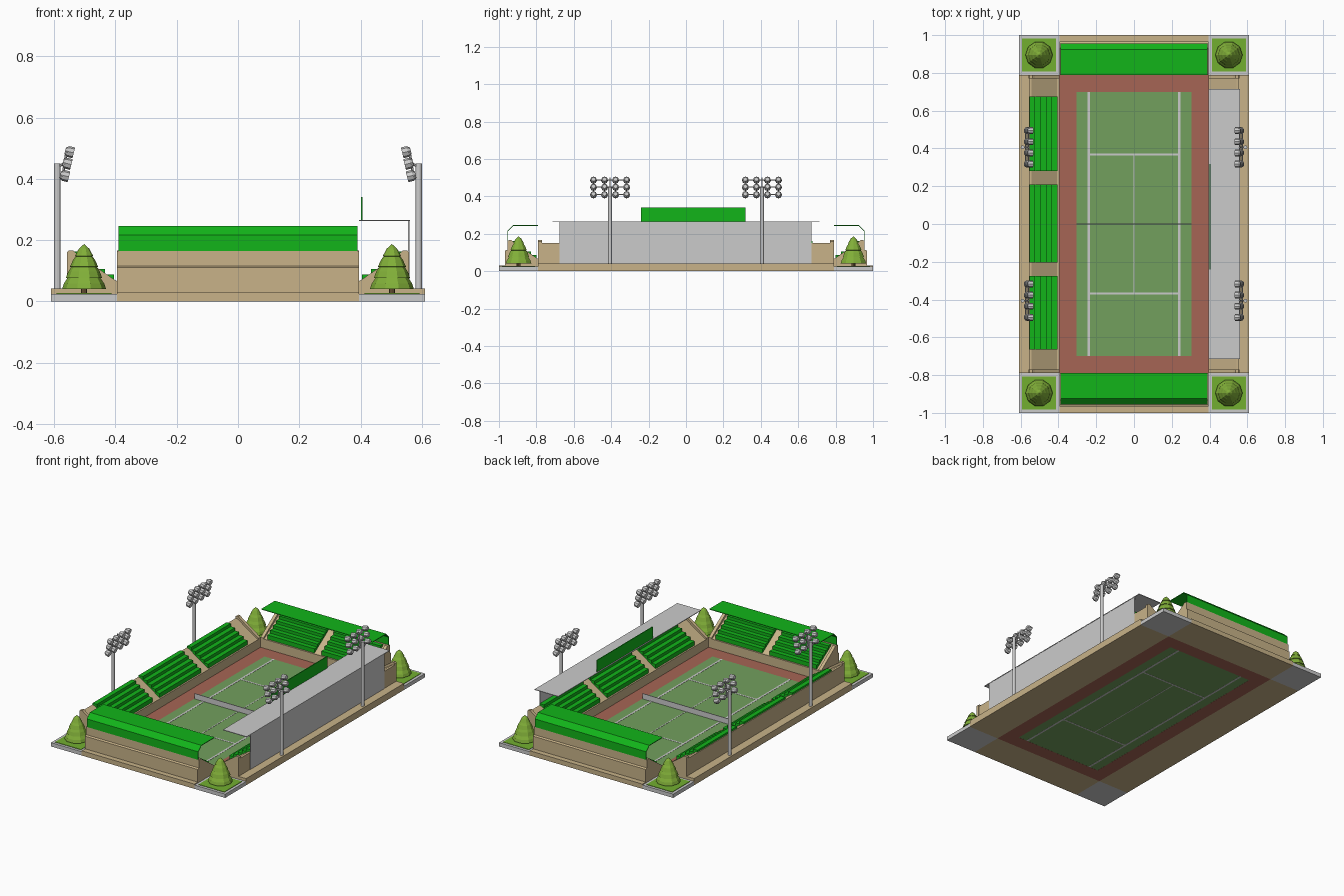
import bpy, bmesh, math
from mathutils import Matrix, Vector

if "Cube" in bpy.data.objects:
    bpy.data.objects.remove(bpy.data.objects["Cube"])


def material(name, r, g, b):
    m = bpy.data.materials.new(name)
    m.diffuse_color = (r, g, b, 1)
    m.use_nodes = True
    m.node_tree.nodes["Principled BSDF"].inputs["Base Color"].default_value = m.diffuse_color
    return m


TAN = material("sandstone", 0.58, 0.45, 0.25)
GREEN = material("seat_green", 0.006, 0.46, 0.01)
RED = material("clay_red", 0.38, 0.13, 0.09)
COURT = material("court_green", 0.17, 0.35, 0.11)
GRASS = material("grass", 0.17, 0.43, 0.03)
LEAF = material("leaf", 0.22, 0.43, 0.04)
BARK = material("bark", 0.2, 0.12, 0.05)


def finish(name, bm, mat=None):
    bmesh.ops.recalc_face_normals(bm, faces=bm.faces)
    me = bpy.data.meshes.new(name)
    bm.to_mesh(me)
    bm.free()
    ob = bpy.data.objects.new(name, me)
    bpy.context.collection.objects.link(ob)
    if mat:
        me.materials.append(mat)
    return ob


def add_box(bm, x0, x1, y0, y1, z0, z1):
    m = Matrix.Translation(((x0 + x1) / 2, (y0 + y1) / 2, (z0 + z1) / 2))
    bmesh.ops.create_cube(bm, size=1, matrix=m @ Matrix.Diagonal((x1 - x0, y1 - y0, z1 - z0, 1)))


def boxes(name, dims, mat=None):
    bm = bmesh.new()
    for d in dims:
        add_box(bm, *d)
    return finish(name, bm, mat)


def add_rod(bm, a, b, r0, r1, sides):
    a, b = Vector(a), Vector(b)
    d = b - a
    m = Matrix.Translation((a + b) / 2) @ d.to_track_quat('Z', 'Y').to_matrix().to_4x4()
    bmesh.ops.create_cone(bm, cap_ends=True, segments=sides, radius1=r0, radius2=r1, depth=d.length, matrix=m)


def prisms(name, profile, spans, axis, sign, mat):
    """Extrude a (distance outward, height) profile over each span along the stand."""
    bm = bmesh.new()
    for v0, v1 in spans:
        rings = []
        for v in (v0, v1):
            rings.append([bm.verts.new((sign * u, v, z) if axis == 'x' else (v, sign * u, z))
                          for u, z in profile])
        n = len(profile)
        for i in range(n):
            j = (i + 1) % n
            bm.faces.new((rings[0][i], rings[0][j], rings[1][j], rings[1][i]))
        bm.faces.new(rings[0])
        bm.faces.new(rings[1])
    return finish(name, bm, mat)


def stand(name, inner, half, axis, sign, outer, blocks):
    # sloped tan body
    body = [(inner, 0)] + outer + [(inner + 0.148, 0.15), (inner + 0.012, 0.06), (inner, 0.06)]
    prisms(name + "_body", body, [(-half, half)], axis, sign, TAN)
    # stepped seat rows
    steps = []
    for i in range(5):
        u, z = inner + 0.01 + 0.0295 * i, 0.087 + 0.0188 * i
        steps += [(u, z - 0.0188), (u, z), (u + 0.0295, z)]
    prof = [(inner + 0.01, 0.055)] + steps + [(inner + 0.1575, 0.14)]
    prisms(name + "_seats", prof, blocks, axis, sign, GREEN)
    # end parapets with softened top
    cap = [(inner, 0.04), (inner, 0.066), (inner + 0.01, 0.072), (inner + 0.13, 0.155),
           (inner + 0.143, 0.166), (inner + 0.157, 0.166), (inner + 0.163, 0.16), (inner + 0.163, 0.04)]
    prisms(name + "_parapets", cap, [(-half, -half + 0.02), (half - 0.02, half)], axis, sign, TAN)


# Stands on all four sides
side_outer = [(0.61, 0), (0.61, 0.042), (0.557, 0.042), (0.557, 0.15)]
end_outer = [(1.0, 0), (1.0, 0.03), (0.967, 0.03), (0.967, 0.11), (0.955, 0.115), (0.955, 0.165), (0.946, 0.165)]
side_blocks = [(-0.665, -0.275), (-0.205, 0.21), (0.28, 0.675)]
end_blocks = [(-0.355, -0.025), (0.025, 0.355)]
for s, side, end in ((-1, "left", "front"), (1, "right", "back")):
    stand(side + "_stand", 0.395, 0.79, 'x', s, side_outer, side_blocks)
    stand(end + "_stand", 0.79, 0.395, 'y', s, end_outer, end_blocks)
    # folded green canopy over the end stand
    fold = [(0.79, 0.242), (0.79, 0.246), (0.925, 0.246), (0.955, 0.216),
            (0.955, 0.163), (0.951, 0.163), (0.951, 0.214), (0.923, 0.242)]
    prisms(end + "_canopy", fold, [(-0.39, 0.39)], 'y', s, GREEN)

# Grey wall, flat roof and sign board on the right side
boxes("right_grandstand_wall", [(0.555, 0.559, -0.675, 0.67, 0.042, 0.264)])
boxes("right_grandstand_roof", [(0.395, 0.561, -0.715, 0.715, 0.262, 0.266)])
boxes("roof_board", [(0.401, 0.406, -0.24, 0.318, 0.266, 0.34)], GREEN)

# Court surfaces, lines and net
boxes("court_surround", [(-0.395, -0.305, -0.79, 0.79, 0, 0.002), (0.305, 0.395, -0.79, 0.79, 0, 0.002),
                         (-0.305, 0.305, 0.70, 0.79, 0, 0.002), (-0.305, 0.305, -0.79, -0.70, 0, 0.002)], RED)
boxes("court", [(-0.305, 0.305, -0.70, 0.70, 0.0005, 0.002)], COURT)
lines = [(-0.003, 0.003, -0.367, 0.367, 0, 0.003)]
for s in (-1, 1):
    lines.append((s * 0.24 - 0.006, s * 0.24 + 0.006, -0.70, 0.70, 0, 0.003))
    lines.append((-0.24, 0.24, s * 0.367 - 0.005, s * 0.367 + 0.005, 0, 0.003))
boxes("court_lines", lines)
boxes("net", [(-0.305, 0.305, -0.002, 0.002, 0.002, 0.036)])

# Stacked-tier tree outline: radius, height
tree = [(0.0, 0.045), (0.072, 0.04), (0.066, 0.058), (0.054, 0.076), (0.059, 0.077), (0.051, 0.098),
        (0.042, 0.112), (0.046, 0.113), (0.036, 0.135), (0.027, 0.147), (0.03, 0.148), (0.017, 0.172), (0.0, 0.187)]

for sx in (-1, 1):
    for sy in (-1, 1):
        tag = ("left" if sx < 0 else "right") + ("_front" if sy < 0 else "_back")
        cx, cy = sx * 0.5025, sy * 0.895
        # corner plot with kerb and lawn
        boxes(tag + "_kerb", [(cx - 0.1075, cx + 0.1075, cy - 0.105, cy + 0.105, 0, 0.024)])
        boxes(tag + "_lawn", [(cx - 0.09, cx + 0.09, cy - 0.088, cy + 0.088, 0.015, 0.027)], GRASS)
        # tree
        bm = bmesh.new()
        add_rod(bm, (cx, cy, 0.025), (cx, cy, 0.05), 0.01, 0.01, 8)
        finish(tag + "_trunk", bm, BARK)
        bm = bmesh.new()
        vs = [bm.verts.new((r, 0, z)) for r, z in tree]
        es = [bm.edges.new(p) for p in zip(vs, vs[1:])]
        bmesh.ops.spin(bm, geom=vs + es, cent=(0, 0, 0), axis=(0, 0, 1), angle=2 * math.pi, steps=10)
        bmesh.ops.remove_doubles(bm, verts=bm.verts, dist=1e-4)
        bmesh.ops.translate(bm, verts=bm.verts, vec=(cx, cy, 0))
        finish(tag + "_foliage", bm, LEAF)
        # floodlight mast
        px, py = sx * 0.59, sy * 0.406
        bm = bmesh.new()
        add_rod(bm, (px, py, 0.04), (px, py, 0.45), 0.01, 0.01, 12)
        add_rod(bm, (sx * 0.574, py, 0.40), (sx * 0.558, py, 0.50), 0.004, 0.004, 6)
        add_rod(bm, (px, py, 0.44), (sx * 0.565, py, 0.45), 0.004, 0.004, 6)
        finish(tag + "_light_mast", bm)
        # lamp grid, tilted towards the court
        bm = bmesh.new()
        for x, z in ((0.566, 0.41), (0.558, 0.45), (0.55, 0.488)):
            add_rod(bm, (sx * (x + 0.008), py - 0.105, z), (sx * (x + 0.008), py + 0.105, z), 0.003, 0.003, 6)
            for k in range(4):
                y = py + (k - 1.5) * 0.059
                a, b, c = (Vector((sx * (x + d), y, z + d * 0.25)) for d in (0.014, 0.004, -0.014))
                add_rod(bm, a, b, 0.011, 0.018, 8)
                add_rod(bm, b, c, 0.018, 0.018, 8)
        finish(tag + "_floodlights", bm)
